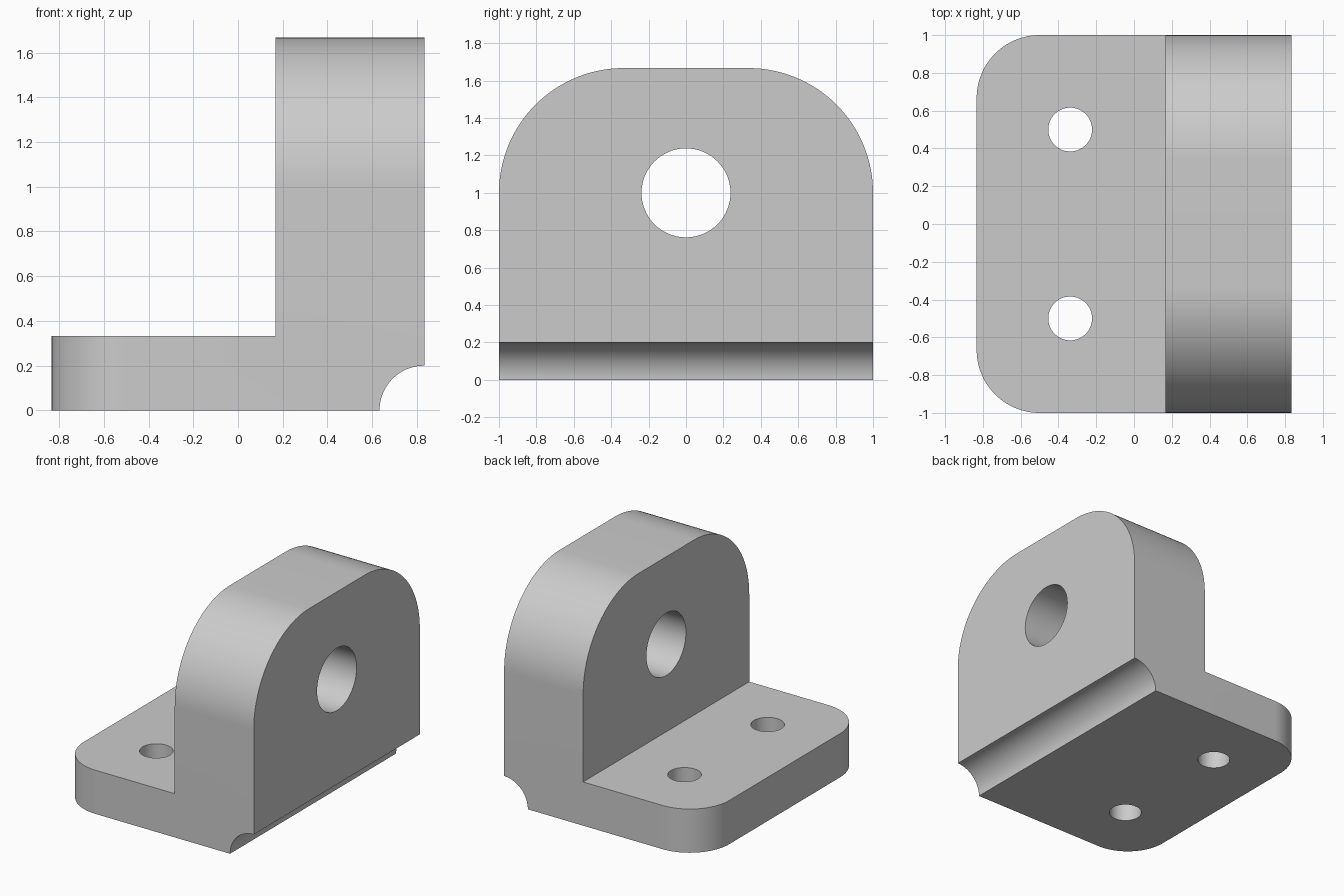
import bpy
import bmesh
from math import pi, sin, cos, radians
from mathutils import Matrix, Vector

cube = bpy.data.objects.get("Cube")
if cube:
    bpy.data.objects.remove(cube, do_unlink=True)

grey = bpy.data.materials.new("plain grey")
grey.use_nodes = True
colour = (0.6, 0.6, 0.6, 1)
grey.diffuse_color = colour
grey.node_tree.nodes["Principled BSDF"].inputs["Base Color"].default_value = colour

FRONT, BACK = -1.0, 1.0
LEFT, RIGHT = -0.833, 0.833
WALL, BASE, TOP = 0.167, 0.333, 1.667
RELIEF = 0.2


def make_object(name, bm):
    bmesh.ops.recalc_face_normals(bm, faces=bm.faces)
    mesh = bpy.data.meshes.new(name)
    bm.to_mesh(mesh)
    bm.free()
    obj = bpy.data.objects.new(name, mesh)
    bpy.context.collection.objects.link(obj)
    mesh.materials.append(grey)
    return obj


def round_edges(bm, test, radius, segments):
    edges = [e for e in bm.edges if all(test(v.co) for v in e.verts)]
    bmesh.ops.bevel(bm, geom=edges, offset=radius, offset_type='OFFSET',
                    segments=segments, profile=0.5, affect='EDGES')


def hole_cutter(name, centre, radius, depth, axis):
    bm = bmesh.new()
    turn = Vector((0, 0, 1)).rotation_difference(Vector(axis)).to_matrix().to_4x4()
    bmesh.ops.create_cone(bm, cap_ends=True, segments=64, radius1=radius,
                          radius2=radius, depth=depth,
                          matrix=Matrix.Translation(centre) @ turn)
    obj = make_object(name, bm)
    obj.hide_render = True
    return obj


# L-shaped side profile with a concave relief along the heel
profile = [(RIGHT, TOP), (WALL, TOP), (WALL, BASE), (LEFT, BASE), (LEFT, 0)]
steps = 24
for i in range(steps + 1):
    a = pi - i * pi / 2 / steps
    profile.append((RIGHT + RELIEF * cos(a), RELIEF * sin(a)))

bm = bmesh.new()
side = bm.faces.new([bm.verts.new((x, FRONT, z)) for x, z in profile])
swept = bmesh.ops.extrude_face_region(bm, geom=[side])["geom"]
bmesh.ops.translate(bm, vec=(0, BACK - FRONT, 0),
                    verts=[g for g in swept if isinstance(g, bmesh.types.BMVert)])
bmesh.ops.recalc_face_normals(bm, faces=bm.faces)


# Rounded upper corners of the upright, then rounded outer corners of the base
def on_end(co, y):
    return abs(co.y - y) < 1e-4


for y in (FRONT, BACK):
    round_edges(bm, lambda c: on_end(c, y) and abs(c.z - TOP) < 1e-4, 0.667, 32)
    round_edges(bm, lambda c: on_end(c, y) and abs(c.x - LEFT) < 1e-4, 0.333, 24)
bracket = make_object("angle_bracket", bm)

# Bore through the upright and two bolt holes through the base
cutters = [hole_cutter("bore_cutter", (0.5, 0, 1), 0.238, 1, (1, 0, 0))]
for label, y in (("front", -0.5), ("back", 0.5)):
    cutters.append(hole_cutter(label + "_bolt_cutter", (-0.338, y, BASE / 2),
                               0.116, 0.8, (0, 0, 1)))
for cutter in cutters:
    cut = bracket.modifiers.new(cutter.name, 'BOOLEAN')
    cut.operation = 'DIFFERENCE'
    cut.solver = 'EXACT'
    cut.object = cutter

# Bake the holes, drop the cutters and shade the curves smooth
bpy.context.view_layer.update()
graph = bpy.context.evaluated_depsgraph_get()
finished = bpy.data.meshes.new_from_object(bracket.evaluated_get(graph))
bracket.modifiers.clear()
bracket.data = finished
for cutter in cutters:
    bpy.data.objects.remove(cutter, do_unlink=True)

bpy.ops.object.select_all(action='DESELECT')
bracket.select_set(True)
bpy.context.view_layer.objects.active = bracket
bpy.ops.object.shade_smooth_by_angle(angle=radians(30))
